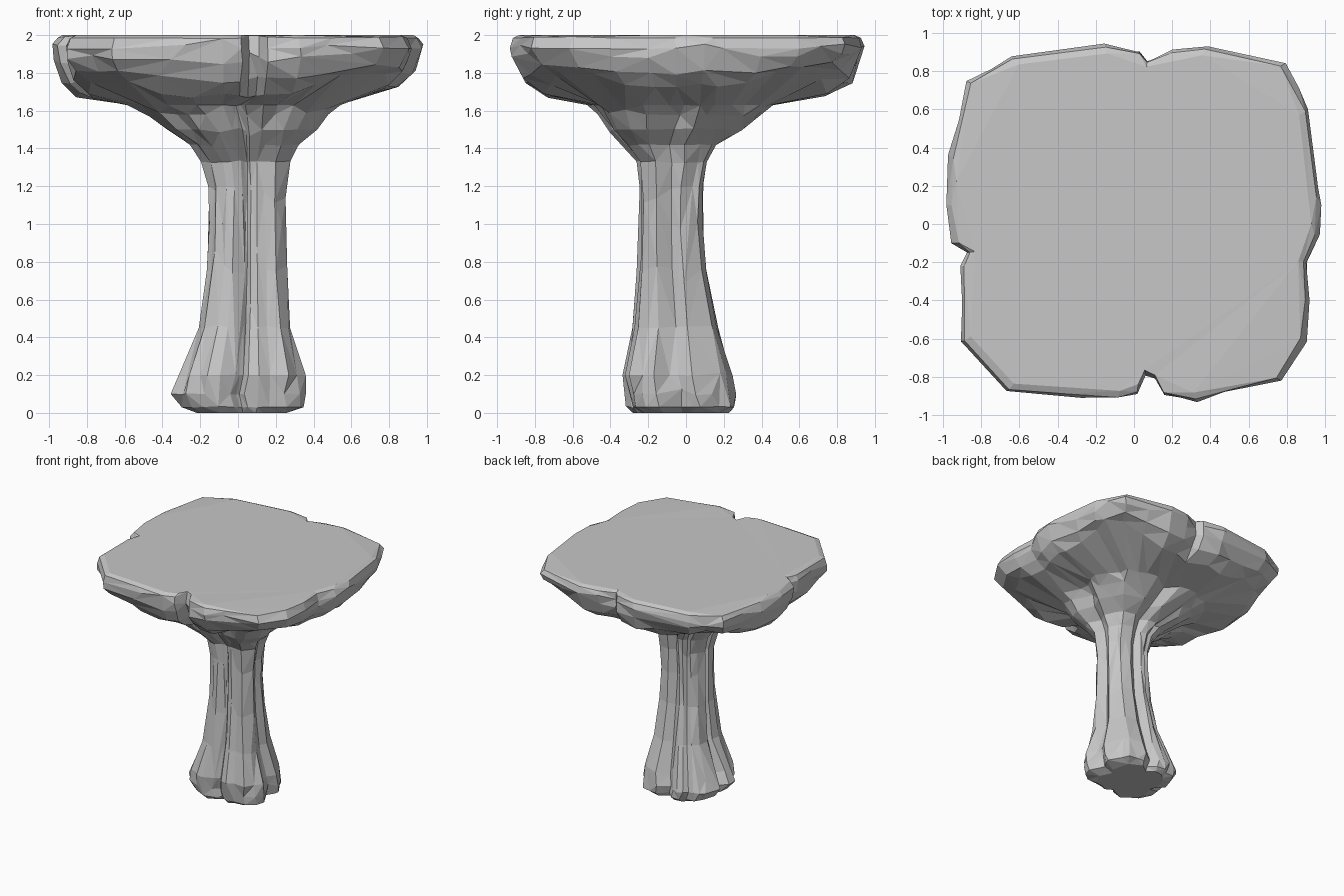
import bpy
import bmesh
import math
import random
from mathutils import Vector

random.seed(4)
default_cube = bpy.data.objects.get("Cube")
if default_cube:
    bpy.data.objects.remove(default_cube, do_unlink=True)

AXIS = Vector((0.05, -0.09))

# Rim of the slab, counter-clockwise from the front notch
RIM = [(.06, -.79), (.11, -.81), (.16, -.9), (.33, -.93), (.77, -.82), (.9, -.61),
       (.92, -.4), (.91, -.2), (.97, -.06), (.98, .1), (.97, .2), (.92, .6),
       (.79, .84), (.38, .93), (.2, .91), (.07, .86), (.03, .91), (-.15, .94),
       (-.64, .88), (-.88, .75), (-.97, .35), (-.98, .1), (-.95, -.1),
       (-.88, -.15), (-.91, -.22), (-.91, -.62), (-.67, -.88), (-.08, -.92),
       (0, -.9), (.03, -.87)]

# Pedestal bounds per height: z, left, right, front, back
PEDESTAL = [(0, -.22, .25, -.27, .22), (.03, -.31, .35, -.3, .25),
            (.1, -.36, .36, -.31, .25), (.2, -.31, .35, -.33, .23),
            (.45, -.21, .28, -.28, .16), (.75, -.17, .26, -.25, .1),
            (1.0, -.16, .25, -.24, .08), (1.2, -.16, .26, -.24, .08),
            (1.33, -.2, .28, -.25, .1), (1.42, -.26, .32, -.33, .15),
            (1.5, -.38, .42, -.41, .28), (1.58, -.49, .49, -.46, .38),
            (1.63, -.6, .56, -.5, .45)]

# Slab rings: z, scale across x, scale across y
SLAB = [(1.68, .87, .81), (1.76, .95, .93), (1.86, .99, .99),
        (1.94, 1, 1), (1.985, .975, .985), (2, .94, .95)]


def refine_rim(points):
    """Split the long rim edges so the pedestal below has enough columns."""
    result = []
    for i, p in enumerate(points):
        a, b = Vector(p), Vector(points[(i + 1) % len(points)])
        steps = max(1, round((b - a).length / .17))
        result += [a.lerp(b, k / steps) for k in range(steps)]
    return result


def groove(angle):
    """Strength of the four vertical clefts, one on each side."""
    near = abs((angle + math.pi / 4) % (math.pi / 2) - math.pi / 4)
    return math.exp(-(near / .16) ** 2)


def pedestal_point(direction, row, flute):
    z, left, right, front, back = row
    centre = Vector(((left + right) / 2, (front + back) / 2))
    rx, ry = (right - left) / 2, (back - front) / 2
    c, s = direction.normalized()
    power = 2.5
    radius = (abs(c / rx) ** power + abs(s / ry) ** power) ** (-1 / power)
    cleft = .2 * groove(math.atan2(s, c))
    radius *= flute * (1.03 - cleft) * random.uniform(.97, 1.03)
    p = centre + Vector((c, s)) * radius
    return p.x, p.y, z


def underside_lift(p, z):
    """Raise the lower slab towards its corners and its left side."""
    corner = max(0, abs(p.x * p.y) - .35)
    return (.06 * max(0, p.x) + .3 * corner) * max(0, 1.94 - z) / .26


rim = refine_rim(RIM)
flutes = [random.uniform(.92, 1.05) for _ in rim]
bm = bmesh.new()
rings = []

# Fluted pedestal
for row in PEDESTAL:
    rings.append([bm.verts.new(pedestal_point(p - AXIS, row, f))
                  for p, f in zip(rim, flutes)])

# Slab with an uneven edge and a level top
for z, sx, sy in SLAB:
    rough = .016 if z < 1.95 else 0
    ring = []
    for p in rim:
        wobble = 1 + random.uniform(-rough, rough / 2)
        dz = random.uniform(-rough, rough) + underside_lift(p, z)
        ring.append(bm.verts.new((p.x * sx * wobble, p.y * sy * wobble, z + dz)))
    rings.append(ring)

# Skin between the rings
count = len(rim)
for lower, upper in zip(rings, rings[1:]):
    for i in range(count):
        j = (i + 1) % count
        bm.faces.new((lower[i], lower[j], upper[j], upper[i]))
bm.faces.new(list(reversed(rings[0])))
bm.faces.new(rings[-1])
bmesh.ops.triangulate(bm, faces=bm.faces[:])
bmesh.ops.recalc_face_normals(bm, faces=bm.faces[:])

mesh = bpy.data.meshes.new("stone_pedestal_table")
bm.to_mesh(mesh)
bm.free()
table = bpy.data.objects.new("stone_pedestal_table", mesh)
bpy.context.scene.collection.objects.link(table)

# Chiselled, irregular facets
chisel = table.modifiers.new("chiselled_facets", "DECIMATE")
chisel.ratio = .6

# Plain grey stone
stone = bpy.data.materials.new("grey_stone")
stone.use_nodes = True
colour = (.57, .57, .57, 1)
stone.diffuse_color = colour
stone.node_tree.nodes["Principled BSDF"].inputs["Base Color"].default_value = colour
mesh.materials.append(stone)
